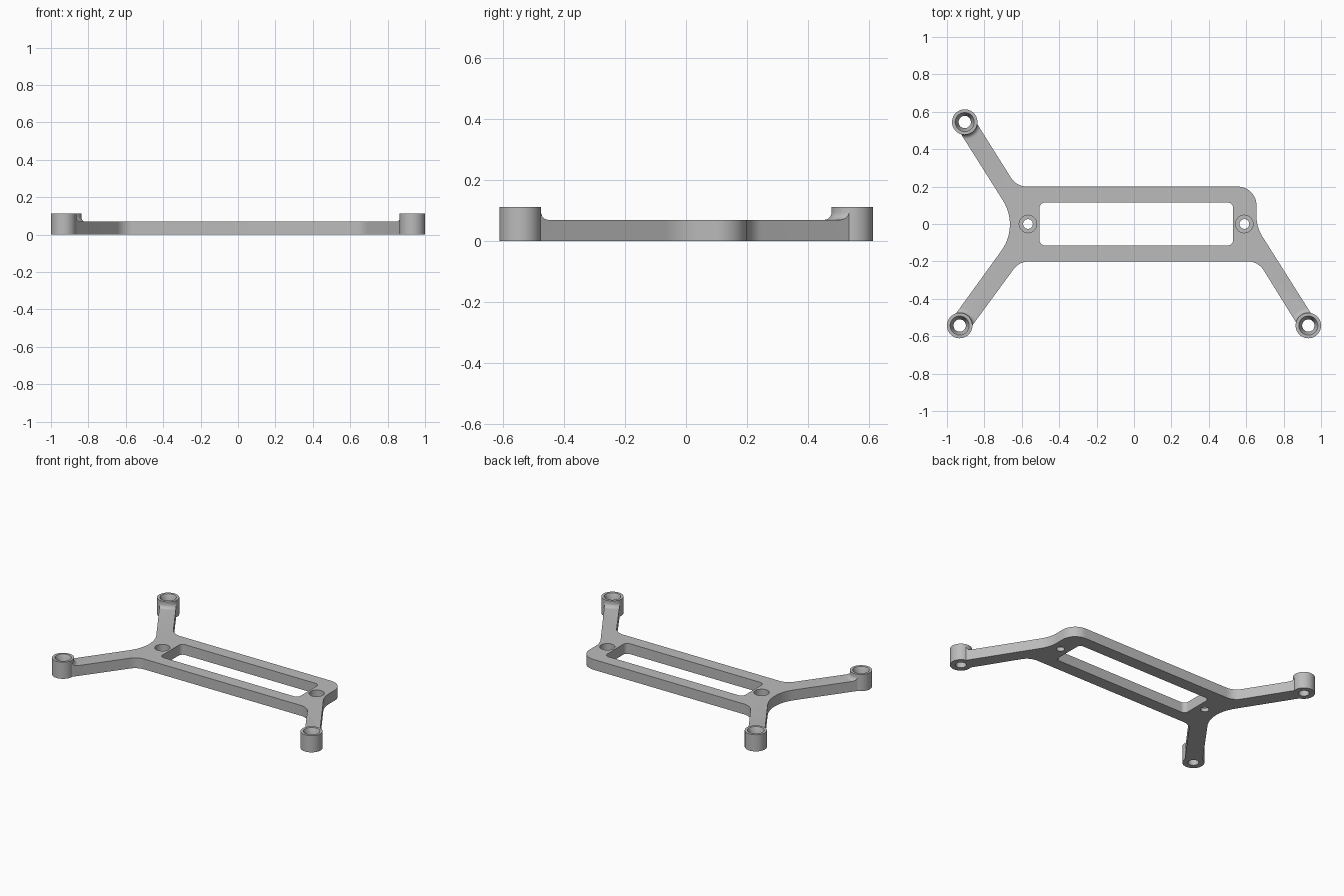
import bpy, bmesh, math
from mathutils import Vector

if "Cube" in bpy.data.objects:
    bpy.data.objects.remove(bpy.data.objects["Cube"], do_unlink=True)

THICK, TALL = 0.07, 0.113
BOSS_R = 0.068
SEGS = 48

grey = bpy.data.materials.new("light_grey")
grey.use_nodes = True
grey.diffuse_color = (0.5, 0.5, 0.5, 1)
grey.node_tree.nodes["Principled BSDF"].inputs["Base Color"].default_value = (0.5, 0.5, 0.5, 1)


def add_object(name, bm):
    bmesh.ops.remove_doubles(bm, verts=bm.verts, dist=1e-5)
    bmesh.ops.recalc_face_normals(bm, faces=bm.faces)
    mesh = bpy.data.meshes.new(name)
    bm.to_mesh(mesh)
    bm.free()
    mesh.materials.append(grey)
    obj = bpy.data.objects.new(name, mesh)
    bpy.context.collection.objects.link(obj)
    return obj


def rounded(corners):
    """Outline from (x, y, radius) corners, each turned into an arc."""
    out = []
    for i, (x, y, r) in enumerate(corners):
        p = Vector((x, y))
        if r == 0:
            out.append(p)
            continue
        a = (Vector(corners[i - 1][:2]) - p).normalized()
        b = (Vector(corners[(i + 1) % len(corners)][:2]) - p).normalized()
        half = a.angle(b) / 2
        mid = p + (a + b).normalized() * (r / math.sin(half))
        start = p + a * (r / math.tan(half)) - mid
        end = p + b * (r / math.tan(half)) - mid
        sweep = math.atan2(start.cross(end), start.dot(end))
        for k in range(13):
            t = sweep * k / 12
            c, s = math.cos(t), math.sin(t)
            out.append(mid + Vector((start.x * c - start.y * s, start.x * s + start.y * c)))
    return out


def prism(name, outline, low, high):
    bm = bmesh.new()
    face = bm.faces.new([bm.verts.new((p.x, p.y, low)) for p in outline])
    top = bmesh.ops.extrude_face_region(bm, geom=[face])["geom"]
    bmesh.ops.translate(bm, vec=(0, 0, high - low),
                        verts=[v for v in top if isinstance(v, bmesh.types.BMVert)])
    return add_object(name, bm)


def lathe(name, centre, profile):
    """Solid of revolution from (radius, z) points, capped at both ends."""
    bm = bmesh.new()
    rings = []
    for r, z in profile:
        rings.append([bm.verts.new((centre[0] + r * math.cos(2 * math.pi * k / SEGS),
                                    centre[1] + r * math.sin(2 * math.pi * k / SEGS), z))
                      for k in range(SEGS)])
    for lo, hi in zip(rings, rings[1:]):
        for k in range(SEGS):
            n = (k + 1) % SEGS
            bm.faces.new((lo[k], lo[n], hi[n], hi[k]))
    bm.faces.new(rings[0][::-1])
    bm.faces.new(rings[-1])
    return add_object(name, bm)


def combine(target, tool, operation):
    mod = target.modifiers.new("cut", 'BOOLEAN')
    mod.operation, mod.object, mod.solver = operation, tool, 'EXACT'
    graph = bpy.context.evaluated_depsgraph_get()
    mesh = bpy.data.meshes.new_from_object(target.evaluated_get(graph))
    target.modifiers.clear()
    target.data = mesh
    bpy.data.objects.remove(tool, do_unlink=True)


# Arms: boss centre, direction out from the body, half width
arms = [((-0.905, 0.545), (-0.534, 0.845), 0.051),
        ((-0.932, -0.543), (-0.59, -0.807), 0.054),
        ((0.932, -0.543), (0.533, -0.846), 0.047)]


def arm_end(arm):
    (x, y), (dx, dy), h = arm
    return [(x + dy * h, y - dx * h, 0), (x - dy * h, y + dx * h, 0)]


outline = rounded([(0.655, 0.2, 0.1), (-0.628, 0.2, 0.1), *arm_end(arms[0]),
                   (-0.614, -0.012, 0.24), *arm_end(arms[1]),
                   (-0.613, -0.2, 0.1), (0.664, -0.2, 0.1), *arm_end(arms[2]),
                   (0.655, -0.017, 0.2)])
frame = prism("mounting_frame", outline, 0, THICK)

# Fillets where the arms rise into the bosses, trimmed to the arm width
FR = 0.025
curve = [(BOSS_R + FR * (1 - math.sin(t)), THICK + FR * (1 - math.cos(t)))
         for t in (math.pi / 2 * k / 6 for k in range(7))]
for centre, _, _ in arms:
    flare = lathe("boss_fillet", centre, [(BOSS_R + FR, 0.02)] + curve)
    combine(flare, prism("trim", outline, -0.1, 0.2), 'INTERSECT')
    combine(frame, flare, 'UNION')

# Bosses with a countersunk through hole
for centre, _, _ in arms:
    combine(frame, lathe("boss", centre, [(BOSS_R, 0), (BOSS_R, TALL)]), 'UNION')
for centre, _, _ in arms:
    combine(frame, lathe("boss_hole", centre, [(0.033, -0.1), (0.033, 0.07),
                                               (0.051, TALL), (0.051, 0.2)]), 'DIFFERENCE')

# Central window
window = rounded([(0.53, 0.115, 0.03), (-0.505, 0.115, 0.03),
                  (-0.505, -0.115, 0.03), (0.53, -0.115, 0.03)])
combine(frame, prism("window", window, -0.1, 0.2), 'DIFFERENCE')

# Counterbored screw holes at both ends of the window
for x in (-0.567, 0.59):
    combine(frame, lathe("screw_hole", (x, 0), [(0.026, -0.1), (0.026, 0.025),
                                                (0.047, 0.025), (0.047, 0.2)]), 'DIFFERENCE')

# Smooth shading with sharp rims
bpy.ops.object.select_all(action='DESELECT')
frame.select_set(True)
bpy.context.view_layer.objects.active = frame
bpy.ops.object.shade_smooth_by_angle(angle=math.radians(30))
